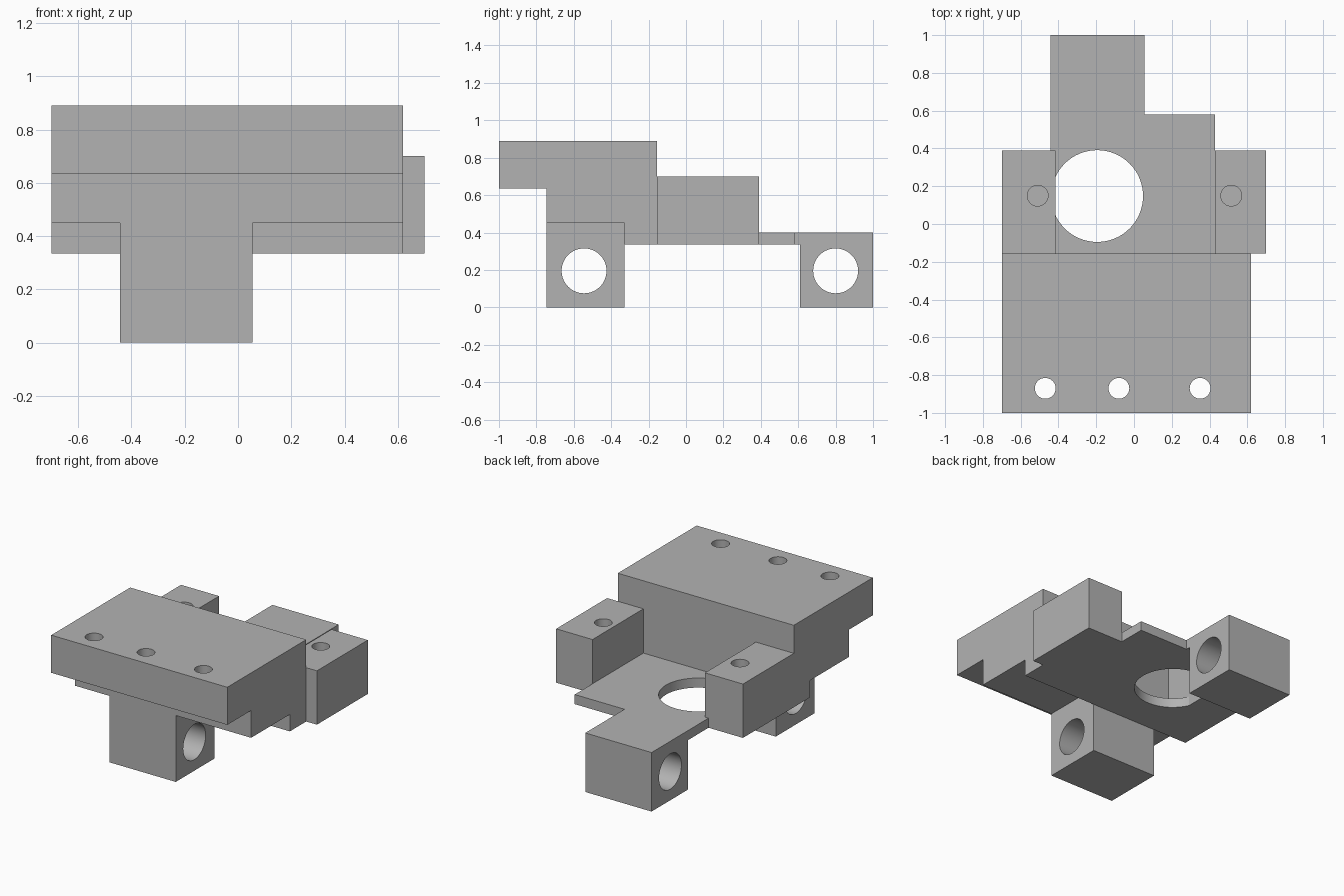
import bpy, bmesh, math
from mathutils import Vector, Matrix

default = bpy.data.objects.get("Cube")
if default:
    bpy.data.objects.remove(default, do_unlink=True)

grey = bpy.data.materials.new("machined grey")
grey.use_nodes = True
colour = (0.45, 0.45, 0.45, 1)
grey.diffuse_color = colour
grey.node_tree.nodes["Principled BSDF"].inputs["Base Color"].default_value = colour


def finish(name, bm):
    bmesh.ops.recalc_face_normals(bm, faces=bm.faces)
    mesh = bpy.data.meshes.new(name)
    bm.to_mesh(mesh)
    bm.free()
    mesh.materials.append(grey)
    obj = bpy.data.objects.new(name, mesh)
    bpy.context.collection.objects.link(obj)
    return obj


def prism(name, outline, offset):
    """Extrude a flat closed outline along an offset vector."""
    bm = bmesh.new()
    face = bm.faces.new([bm.verts.new(p) for p in outline])
    result = bmesh.ops.extrude_face_region(bm, geom=[face], use_keep_orig=True)
    moved = [v for v in result["geom"] if isinstance(v, bmesh.types.BMVert)]
    bmesh.ops.translate(bm, verts=moved, vec=Vector(offset))
    return finish(name, bm)


def block(name, x, y, z):
    corners = [(x[0], y[0]), (x[1], y[0]), (x[1], y[1]), (x[0], y[1])]
    return prism(name, [(a, b, z[0]) for a, b in corners], (0, 0, z[1] - z[0]))


def drill(obj, centre, radius, depth, axis="Z"):
    """Cut a round hole, centred on a point, along the given axis."""
    turn = Matrix.Rotation(math.pi / 2, 4, "Y") if axis == "X" else Matrix()
    bm = bmesh.new()
    bmesh.ops.create_cone(bm, cap_ends=True, segments=64, radius1=radius,
                          radius2=radius, depth=depth,
                          matrix=Matrix.Translation(centre) @ turn)
    cutter = finish("hole_cutter", bm)
    cutter.hide_render = True
    mod = obj.modifiers.new("hole", "BOOLEAN")
    mod.operation = "DIFFERENCE"
    mod.solver = "EXACT"
    mod.object = cutter
    bpy.context.view_layer.update()
    graph = bpy.context.evaluated_depsgraph_get()
    cut = bpy.data.meshes.new_from_object(obj.evaluated_get(graph))
    obj.modifiers.clear()
    obj.data = cut
    bpy.data.objects.remove(cutter, do_unlink=True)


BOTTOM, PLATE_TOP = 0.335, 0.40
LUG_X = (-0.442, 0.055)

# Stepped main body with an overhanging front flange
side = [(-1, 0.635), (-0.745, 0.635), (-0.745, 0.45), (-0.33, 0.45),
        (-0.33, BOTTOM), (-0.155, BOTTOM), (-0.155, 0.89), (-1, 0.89)]
body = prism("main_body", [(-0.70, y, z) for y, z in side], (1.32, 0, 0))
for x in (-0.47, -0.08, 0.35):
    drill(body, (x, -0.87, 0.76), 0.055, 0.5)

# Thin floor plate with a narrow neck at the back
plan = [(-0.415, -0.155), (0.428, -0.155), (0.428, 0.58), (LUG_X[1], 0.58),
        (LUG_X[1], 0.61), (LUG_X[0], 0.61), (LUG_X[0], 0.39), (-0.415, 0.39)]
plate = prism("floor_plate", [(x, y, BOTTOM) for x, y in plan],
              (0, 0, PLATE_TOP - BOTTOM))
drill(plate, (-0.195, 0.148, 0.37), 0.243, 0.5)

# Side ears with blind screw holes
ears = []
for name, x, hole_x in (("right_ear", (-0.70, -0.415), -0.51),
                        ("left_ear", (0.428, 0.70), 0.515)):
    ear = block(name, x, (-0.155, 0.39), (BOTTOM, 0.70))
    drill(ear, (hole_x, 0.15, 0.70), 0.055, 0.60)
    ears.append(ear)

# Hanging lugs with cross bores
lugs = []
for name, y, top, bore_y in (("front_lug", (-0.745, -0.33), 0.45, -0.545),
                             ("back_lug", (0.61, 1.0), PLATE_TOP, 0.80)):
    lug = block(name, LUG_X, y, (0, top))
    drill(lug, (-0.195, bore_y, 0.195), 0.12, 1, "X")
    lugs.append(lug)

# Smooth bores, crisp edges
bpy.ops.object.select_all(action="DESELECT")
for obj in [body, plate] + ears + lugs:
    obj.select_set(True)
    bpy.context.view_layer.objects.active = obj
bpy.ops.object.shade_smooth_by_angle(angle=math.radians(30))
